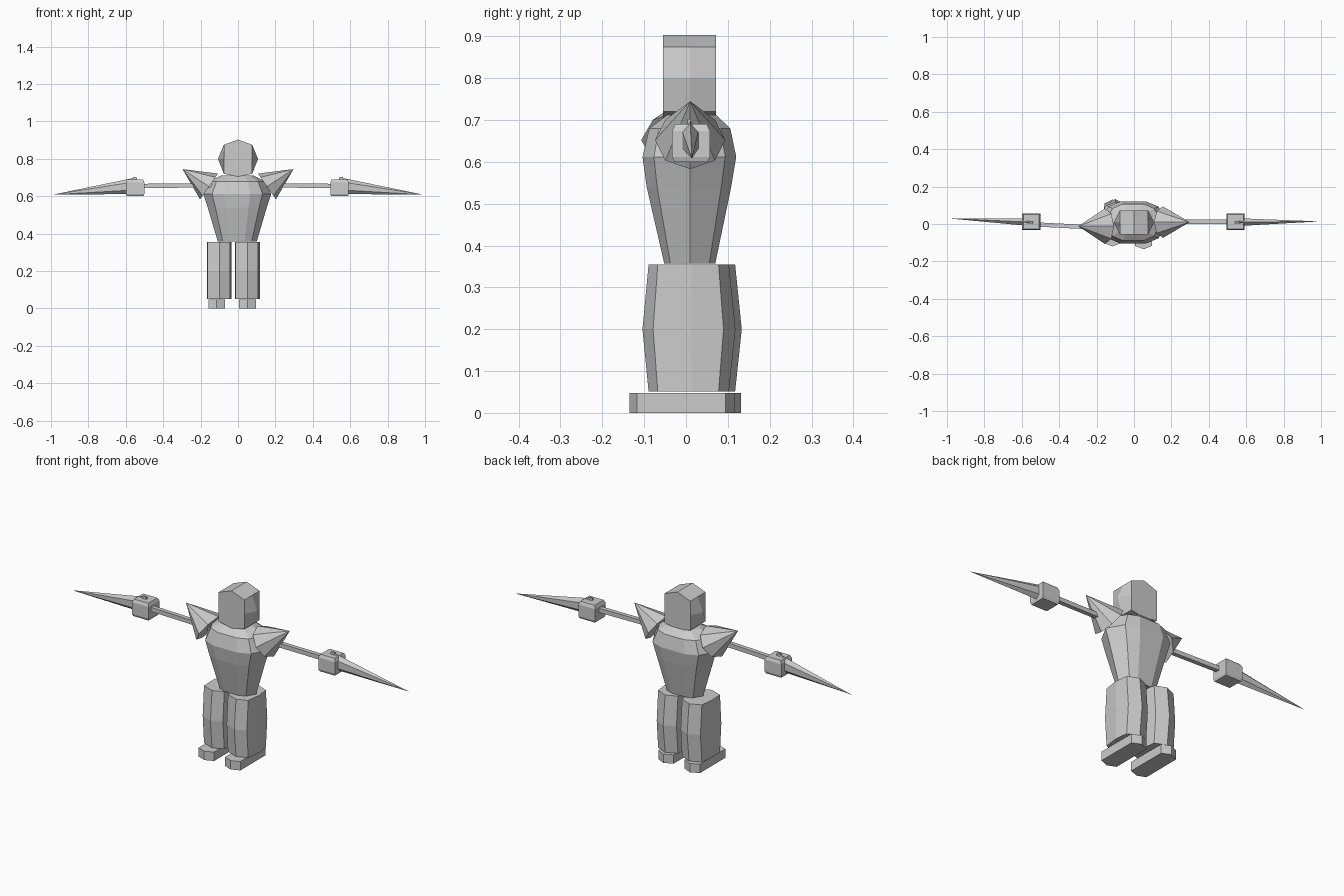
import bpy, bmesh, math
from mathutils import Vector

if "Cube" in bpy.data.objects:
    bpy.data.objects.remove(bpy.data.objects["Cube"])

grey = bpy.data.materials.new("light_grey")
grey.diffuse_color = (0.6, 0.6, 0.6, 1)
grey.use_nodes = True
grey.node_tree.nodes["Principled BSDF"].inputs["Base Color"].default_value = grey.diffuse_color


def loft(name, rings):
    """Skin a list of equal-length rings; a one-point ring makes a tip."""
    bm = bmesh.new()
    rows = [[bm.verts.new(p) for p in r] for r in rings]
    for a, b in zip(rows, rows[1:]):
        n = max(len(a), len(b))
        for i in range(n):
            j = (i + 1) % n
            if len(b) == 1:
                bm.faces.new((a[i], a[j], b[0]))
            else:
                bm.faces.new((a[i], a[j], b[j], b[i]))
    for row in (rows[0], rows[-1]):
        if len(row) > 2:
            bm.faces.new(row)
    bmesh.ops.recalc_face_normals(bm, faces=bm.faces)
    me = bpy.data.meshes.new(name)
    bm.to_mesh(me)
    bm.free()
    me.materials.append(grey)
    ob = bpy.data.objects.new(name, me)
    bpy.context.collection.objects.link(ob)
    return ob


def ring(centre, axis, ry, rz, n, turn=0.0):
    """Regular ring of points around a centre, facing along an axis."""
    axis = Vector(axis).normalized()
    side = Vector((0, 1, 0))
    side = (side - axis * side.dot(axis)).normalized()
    up = axis.cross(side)
    c = Vector(centre)
    return [c + side * ry * math.cos(turn + math.tau * i / n)
            + up * rz * math.sin(turn + math.tau * i / n) for i in range(n)]


def box_ring(x0, x1, y0, y1, z):
    return [(x0, y0, z), (x1, y0, z), (x1, y1, z), (x0, y1, z)]


# Head: three slices from front to back, widest in the middle
def head_slice(y, mid):
    return [(0, y, .903), (.076, y, .875), (mid, y, .80), (.076, y, .72),
            (0, y, .705), (-.076, y, .72), (-mid, y, .80), (-.076, y, .875)]


head = loft("head", [head_slice(-.055, .076), head_slice(.01, .107),
                     head_slice(.072, .076)])


# Torso: ten-sided rings
def torso_ring(z, hx, yf, yb):
    m = .01
    f, b = yf - m, yb - m
    right = [(.38 * hx, m + f), (.74 * hx, m + .76 * f), (hx, m),
             (.74 * hx, m + .76 * b), (.38 * hx, m + b)]
    pts = right + [(-x, y) for x, y in reversed(right)]
    return [(x - .004, y, z) for x, y in pts]


torso = loft("torso", [torso_ring(*r) for r in (
    (.357, .104, -.052, .070), (.54, .158, -.094, .108),
    (.612, .182, -.104, .120), (.68, .150, -.088, .106),
    (.712, .085, -.045, .072))])


# Legs and feet: ridged front and back
def leg_ring(x, y, z, g):
    pts = [(-.064, -.078), (-.045, -.086), (0, -.105), (.056, -.080), (.066, .01),
           (.058, .085), (0, .113), (-.058, .085), (-.066, .01)]
    return [(x + px, y + py * g, z) for px, py in pts]


def foot_ring(x, y, z):
    pts = [(-.045, -.12), (0, -.138), (.045, -.12), (.045, .092),
           (0, .113), (-.045, .092)]
    return [(x + px, y + py, z) for px, py in pts]


for side, x, y in (("right", .051, .003), ("left", -.100, .018)):
    loft(side + "_leg", [leg_ring(x, y, .051, .88), leg_ring(x, y, .20, 1.02),
                         leg_ring(x, y, .355, .88)])
    loft(side + "_foot", [foot_ring(x - (.014 if side == "left" else 0), y, 0),
                          foot_ring(x - (.014 if side == "left" else 0), y, .047)])

# Shoulder spikes, arms, hands and blades
for side, s in (("right", 1), ("left", -1)):
    left = s < 0
    # Shoulder cone pointing up and out
    tip = Vector((s * .297, -.012 if left else .01, .745))
    base = Vector((s * .155, -.012 if left else .01, .652))
    loft(side + "_shoulder_spike",
         [ring(base, (s * .82, 0, .57), .095 if left else .084, .084, 8), [tip]])

    # Thin arm
    y_in = -.022 if left else .012
    y_out = -.002 if left else .012
    loft(side + "_arm", [ring((s * .14, y_in, .658), (s, 0, 0), .016, .016, 4, math.pi / 4),
                         ring((s * .53, y_out, .655), (s, 0, 0), .016, .016, 4, math.pi / 4)])

    # Block hand with a slightly narrowed top and bottom
    hx = s * (.550 if left else .543)
    loft(side + "_hand", [
        box_ring(hx - .045, hx + .045, -.028, .052, .600),
        box_ring(hx - .049, hx + .049, -.033, .057, .612),
        box_ring(hx - .049, hx + .049, -.033, .057, .674),
        box_ring(hx - .042, hx + .042, -.026, .050, .690)])

    # Long blade tapering to a low tip
    end = (s * .993, .030 if left else .014, .608)
    loft(side + "_blade",
         [ring((s * .555, .010, .655), (s, 0, 0), .024, .043, 6, math.pi / 6), [end]])

    # Small sight tab on the hand
    loft(side + "_tab", [box_ring(s * .552 - .014, s * .552 + .014, .002, .014, .67),
                         box_ring(s * .552 - .010, s * .552 + .010, .004, .012, .703)])
